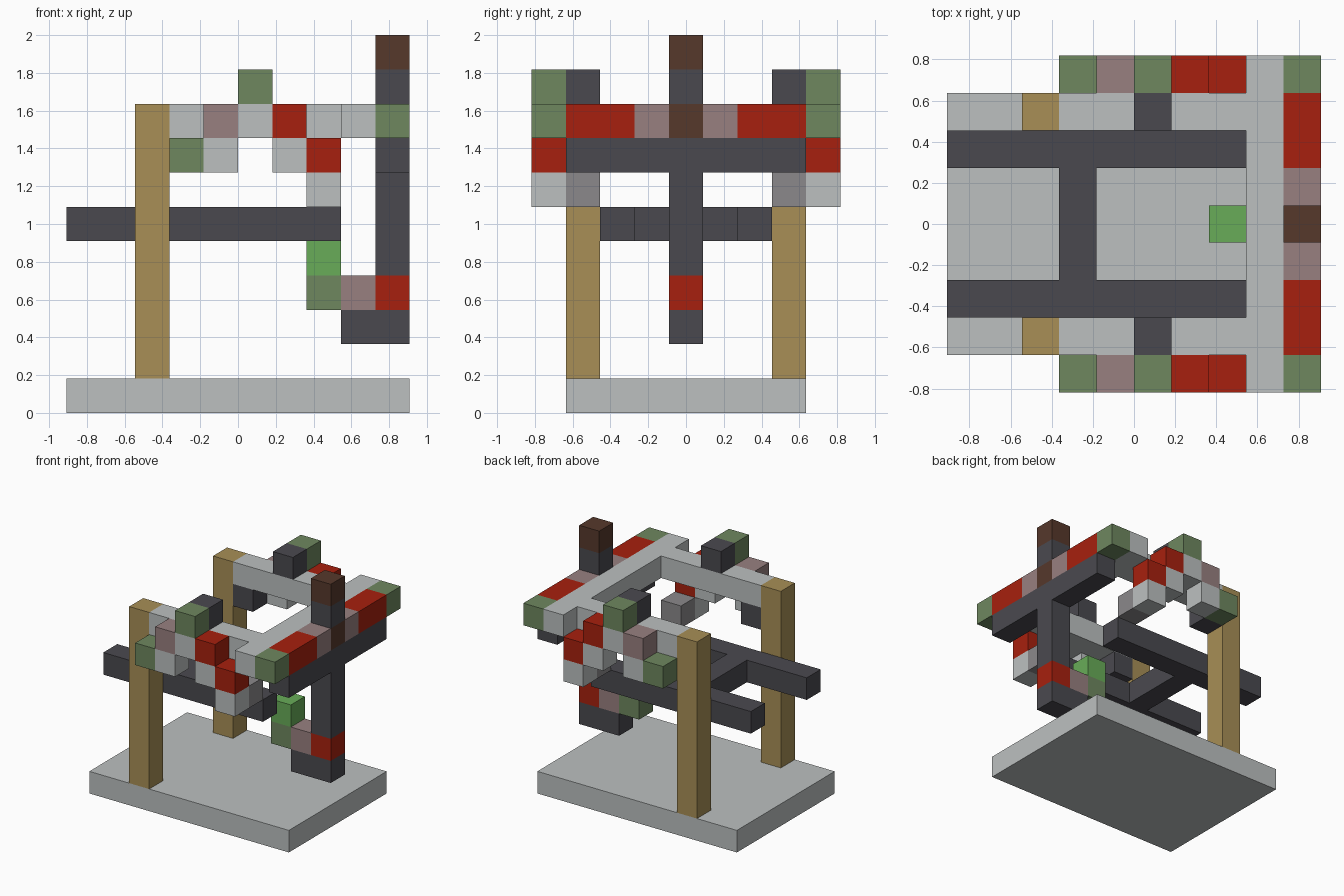
import bpy
import bmesh
from mathutils import Matrix, Vector

UNIT = 2 / 11          # edge of one block
ORIGIN = Vector((-5, -4.5, 0))

old = bpy.data.objects.get("Cube")
if old:
    bpy.data.objects.remove(old)


def material(name, *rgb):
    """Flat colour given as 8-bit sRGB, stored as linear."""
    lin = [((c / 255 + 0.055) / 1.055) ** 2.4 for c in rgb]
    mat = bpy.data.materials.new(name)
    mat.diffuse_color = (*lin, 1)
    mat.use_nodes = True
    bsdf = next(n for n in mat.node_tree.nodes if n.type == "BSDF_PRINCIPLED")
    bsdf.inputs["Base Color"].default_value = (*lin, 1)
    return mat


pale = material("pale grey", 188, 192, 192)
stone = material("medium grey", 139, 137, 139)
dark = material("charcoal", 74, 73, 79)
wood = material("light wood", 168, 143, 86)
brown = material("dark brown", 86, 56, 43)
moss = material("moss green", 110, 135, 95)
lime = material("bright green", 104, 172, 88)
red = material("red", 167, 32, 14)
mauve = material("mauve", 152, 128, 128)


def block(name, mat, start, size=(1, 1, 1)):
    """Box on the block grid: first cell and number of cells each way."""
    start, size = Vector(start), Vector(size)
    bm = bmesh.new()
    bmesh.ops.create_cube(bm, size=UNIT, matrix=Matrix.Diagonal((*size, 1)))
    mesh = bpy.data.meshes.new(name)
    bm.to_mesh(mesh)
    bm.free()
    mesh.materials.append(mat)
    obj = bpy.data.objects.new(name, mesh)
    obj.location = (ORIGIN + start + size / 2) * UNIT
    bpy.context.collection.objects.link(obj)


def pair(name, mat, start, size=(1, 1, 1)):
    """A block on the front side and its mirror on the back side."""
    x, y, z = start
    block("front_" + name, mat, start, size)
    block("back_" + name, mat, (x, 9 - y - size[1], z), size)


# Base and frame
block("base", pale, (0, 1, 0), (10, 7, 1))
pair("post", wood, (2, 1, 1), (1, 1, 8))
pair("top_beam", pale, (3, 1, 8), (5, 1, 1))
block("cross_beam", pale, (8, 0, 8), (1, 9, 1))

# Low rails with their tie
pair("rail", dark, (0, 2, 5), (8, 1, 1))
block("rail_tie", dark, (3, 3, 5), (1, 3, 1))

# Small blocks on the top beams
pair("beam_cap", dark, (5, 1, 9))
pair("beam_bracket", dark, (3, 1, 7))
pair("inner_weight", stone, (7, 1, 6))

# Stepped arches along both sides: (x, z, colour)
arch = [(3, 7, moss), (4, 8, mauve), (5, 9, moss), (6, 8, red), (7, 7, red),
        (4, 7, pale), (5, 8, pale), (6, 7, pale), (7, 6, pale)]
for i, (x, z, mat) in enumerate(arch):
    pair(f"arch_block_{i + 1}", mat, (x, 0, z))

# Coloured bar at the end, over its dark support
block("bar_support", dark, (9, 1, 7), (1, 7, 1))
pair("bar_tip", moss, (9, 0, 8))
pair("bar_red_band", red, (9, 1, 8), (1, 2, 1))
pair("bar_mauve_band", mauve, (9, 3, 8))

# Central column, top to bottom
block("column_top", brown, (9, 4, 10))
block("column_neck", dark, (9, 4, 9))
block("column_joint", brown, (9, 4, 8))
block("column", dark, (9, 4, 4), (1, 1, 3))
block("column_red_band", red, (9, 4, 3))
block("column_foot", dark, (8, 4, 2), (2, 1, 1))

# Hook at the foot of the column
block("hook_arm", mauve, (8, 4, 3))
block("hook_elbow", moss, (7, 4, 3))
block("hook_tip", lime, (7, 4, 4))
